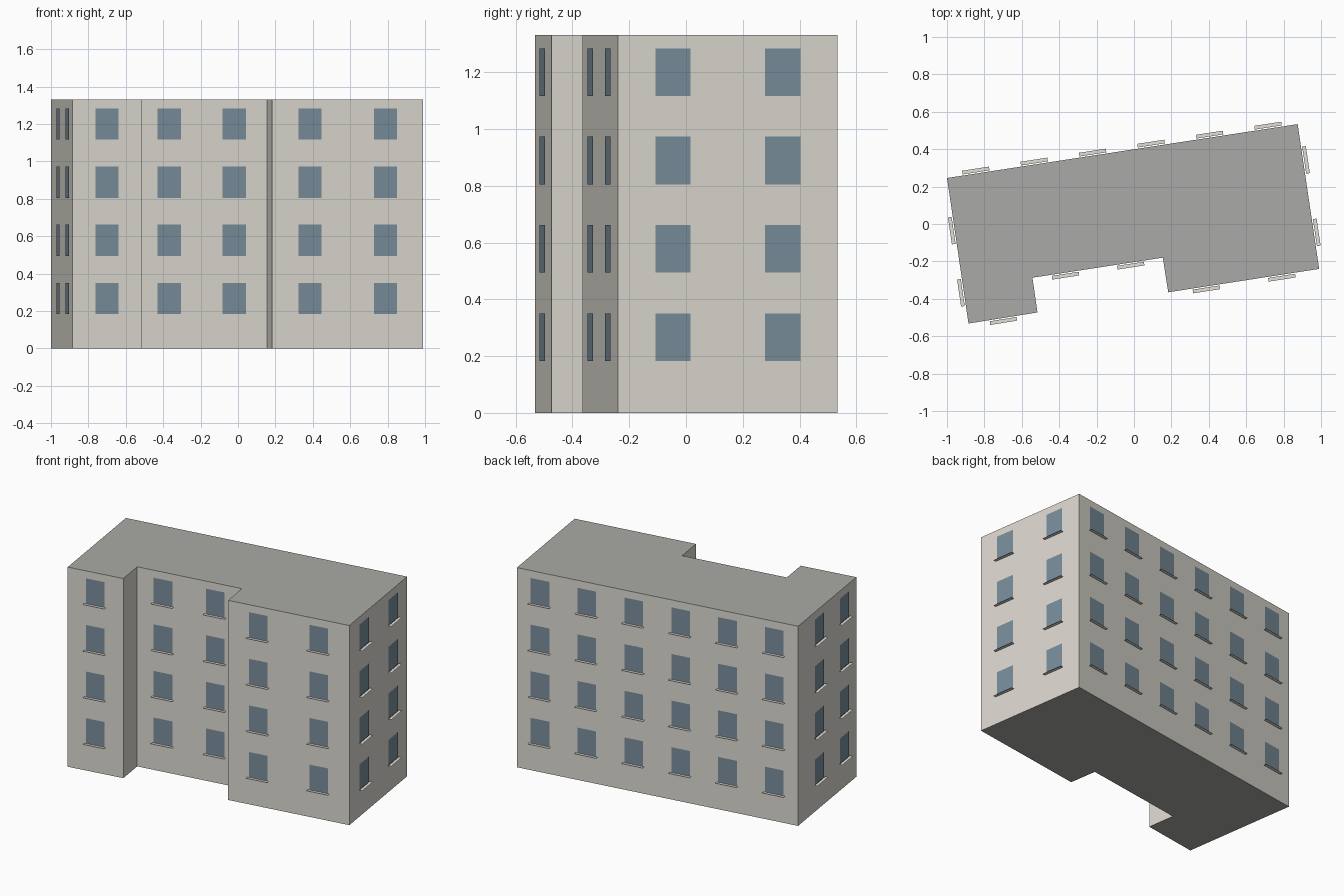
import bpy, bmesh
from mathutils import Vector

if "Cube" in bpy.data.objects:
    bpy.data.objects.remove(bpy.data.objects["Cube"])

HEIGHT = 1.332
FLOORS, FLOOR_H, SILL_Z = 4, 0.311, 0.183
WIN_W, WIN_H, SILL_W = 0.126, 0.168, 0.146

# footprint, counter-clockwise: corner and number of windows on the wall that starts there
PLAN = [
    (-1.000, 0.246, 0), (-0.983, 0.133, 2),   # left wall: blank strip, then windows
    (-0.885, -0.532, 1),                      # front left wing
    (-0.516, -0.473, 0),                      # recess side
    (-0.543, -0.287, 2),                      # recess front
    (0.154, -0.180, 0),                       # recess side
    (0.183, -0.365, 2),                       # front right wing
    (0.990, -0.240, 2),                       # right wall
    (0.875, 0.534, 6),                        # back wall
]


def material(name, color):
    m = bpy.data.materials.new(name)
    m.diffuse_color = (*color, 1)
    m.use_nodes = True
    m.node_tree.nodes["Principled BSDF"].inputs["Base Color"].default_value = m.diffuse_color
    return m


def make_object(name, bm, *mats):
    me = bpy.data.meshes.new(name)
    bm.to_mesh(me)
    bm.free()
    ob = bpy.data.objects.new(name, me)
    for m in mats:
        me.materials.append(m)
    bpy.context.collection.objects.link(ob)


def quad(bm, corner, u, v):
    bm.faces.new([bm.verts.new(p) for p in (corner, corner + u, corner + u + v, corner + v)])


wall_mat = material("wall_stone", (0.72, 0.69, 0.63))
roof_mat = material("roof_grey", (0.40, 0.41, 0.385))
glass_mat = material("window_glass", (0.19, 0.27, 0.33))
sill_mat = material("sill_stone", (0.76, 0.73, 0.67))

# building body: extruded footprint with grey roof and underside
bm = bmesh.new()
base = bm.faces.new([bm.verts.new((x, y, 0)) for x, y, n in PLAN])
ext = bmesh.ops.extrude_face_region(bm, geom=[base], use_keep_orig=True)
bmesh.ops.translate(bm, vec=(0, 0, HEIGHT),
                    verts=[g for g in ext["geom"] if isinstance(g, bmesh.types.BMVert)])
bmesh.ops.recalc_face_normals(bm, faces=bm.faces)
for f in bm.faces:
    f.material_index = 1 if abs(f.normal.z) > 0.5 else 0
make_object("building_body", bm, wall_mat, roof_mat)

# flat panes and thin sills, evenly spaced along each wall
panes, sills = bmesh.new(), bmesh.new()
for i, (x, y, count) in enumerate(PLAN):
    a = Vector((x, y, 0))
    b = Vector((*PLAN[(i + 1) % len(PLAN)][:2], 0))
    along = (b - a).normalized()
    out = Vector((along.y, -along.x, 0))
    for k in range(count):
        for floor in range(FLOORS):
            c = a.lerp(b, (k + 0.5) / count)
            c.z = SILL_Z + floor * FLOOR_H
            quad(panes, c - along * WIN_W / 2 + out * 0.004, along * WIN_W, Vector((0, 0, WIN_H)))
            quad(sills, c + along * SILL_W / 2 + out * 0.006, -along * SILL_W, out * 0.02)
for f in sills.faces:
    f.normal_update()
    if f.normal.z < 0:
        f.normal_flip()
make_object("window_panes", panes, glass_mat)
make_object("window_sills", sills, sill_mat)
